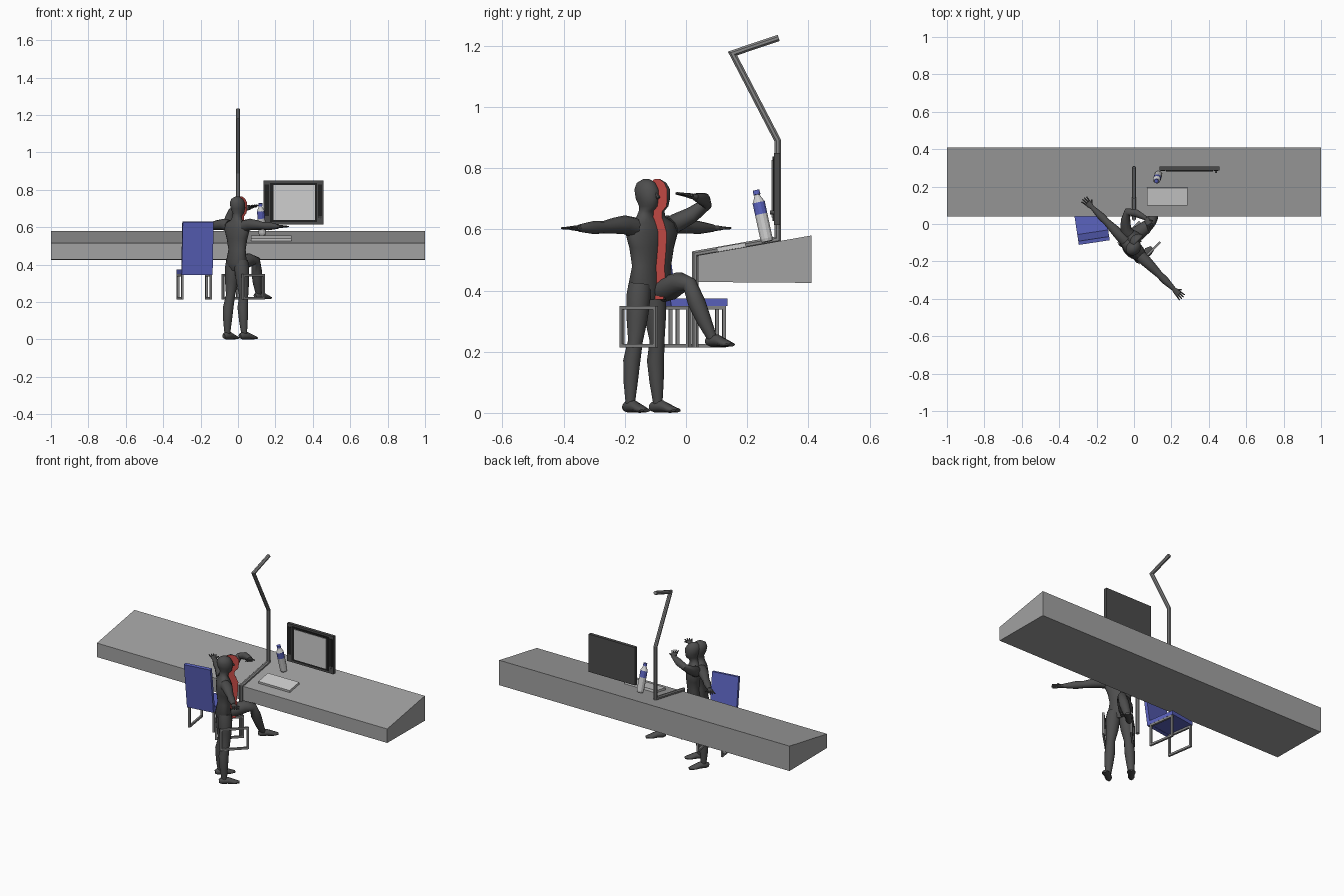
import bpy, bmesh, math
from mathutils import Vector, Matrix

if "Cube" in bpy.data.objects:
    bpy.data.objects.remove(bpy.data.objects["Cube"])

X, Y, Z = Vector((1, 0, 0)), Vector((0, 1, 0)), Vector((0, 0, 1))
U = Vector((-1, 1, 0)).normalized()   # a figure's left
F = Vector((1, 1, 0)).normalized()    # a figure's forward


def material(name, r, g, b):
    m = bpy.data.materials.new(name)
    m.use_nodes = True
    m.diffuse_color = (r, g, b, 1)
    m.node_tree.nodes["Principled BSDF"].inputs["Base Color"].default_value = (r, g, b, 1)
    return m


desk_grey = material("desk grey", .36, .36, .36)
metal = material("metal grey", .24, .24, .24)
skin = material("charcoal", .075, .075, .075)
blue = material("blue", .105, .125, .52)
red = material("red", .65, .08, .07)
frame_grey = material("monitor grey", .07, .07, .07)
black = material("black", .015, .015, .015)
pale = material("pale grey", .62, .62, .62)


def finish(name, bm, mats, smooth=False):
    bmesh.ops.recalc_face_normals(bm, faces=bm.faces)
    me = bpy.data.meshes.new(name)
    bm.to_mesh(me)
    bm.free()
    for m in mats:
        me.materials.append(m)
    ob = bpy.data.objects.new(name, me)
    bpy.context.collection.objects.link(ob)
    if smooth:
        bpy.ops.object.select_all(action='DESELECT')
        ob.select_set(True)
        bpy.context.view_layer.objects.active = ob
        bpy.ops.object.shade_smooth_by_angle(angle=math.radians(50))
    return ob


def box(name, size, mat, place):
    bm = bmesh.new()
    bmesh.ops.create_cube(bm, size=1, matrix=place @ Matrix.Diagonal((*size, 1)))
    return finish(name, bm, [mat])


def loft(rings, sides, slots=None):
    """Skin elliptical rings given as (centre, axis, axis)."""
    bm = bmesh.new()
    loops = []
    for c, a, b in rings:
        angles = [2 * math.pi * (i + .5) / sides for i in range(sides)]
        loops.append([bm.verts.new(c + a * math.cos(t) + b * math.sin(t)) for t in angles])
    for k, (p, q) in enumerate(zip(loops, loops[1:])):
        for i in range(sides):
            j = (i + 1) % sides
            bm.faces.new((p[i], p[j], q[j], q[i])).material_index = slots[k] if slots else 0
    bm.faces.new(loops[0])
    bm.faces.new(loops[-1]).material_index = slots[-1] if slots else 0
    return bm


def limb(name, points, radii, mats, ref=Z, sides=10, smooth=True, mitre=False, slots=None):
    pts = [Vector(p) for p in points]
    rings = []
    for i, p in enumerate(pts):
        d0 = (p - pts[i - 1]).normalized() if i else (pts[1] - p).normalized()
        d1 = (pts[i + 1] - p).normalized() if i < len(pts) - 1 else d0
        t = (d0 + d1).normalized()
        a = ref.cross(t).normalized()
        b = t.cross(a)
        ra, rb = radii[i] if isinstance(radii[i], tuple) else (radii[i],) * 2
        rings.append((p, a * (ra / t.dot(d0) if mitre else ra), b * rb))
    return finish(name, loft(rings, sides, slots), mats, smooth)


def body(origin):
    """Torso, neck and head: height, forward shift, half width, half depth."""
    profile = [(.37, 0, .04, .03), (.41, -.006, .066, .044), (.48, 0, .055, .036),
               (.54, 0, .066, .043), (.59, 0, .086, .045), (.62, -.003, .078, .036),
               (.64, -.003, .034, .026), (.66, 0, .024, .025), (.675, .01, .026, .034),
               (.70, .006, .035, .042), (.73, .003, .037, .045), (.752, 0, .028, .034),
               (.764, 0, .01, .012)]
    return loft([(origin + F * f + Z * z, U * w, F * d) for z, f, w, d in profile], 20)


def hand(name, wrist, direction, side):
    d = direction.normalized()
    palm = wrist + d * .035
    limb(name + "_palm", [wrist - d * .005, wrist + d * .015, palm],
         [(.011, .009), (.017, .009), (.017, .007)], [skin])
    for i in range(4):
        base = palm + side * (i - 1.5) * .009 - d * .004
        tip = base + d * (.038 - .005 * abs(i - 1.5)) + side * (i - 1.5) * .004
        limb(f"{name}_finger_{i + 1}", [base, tip], [.0052, .0035], [skin], sides=6)
    limb(name + "_thumb", [wrist + d * .008, wrist + d * .03 + side * .028],
         [.007, .004], [skin], sides=6)


def foot(name, ankle, d, ground):
    def at(f, z):
        return Vector((ankle.x, ankle.y, ground)) + d * f + Z * z
    limb(name, [at(-.03, .018), at(-.015, .02), at(.02, .021), at(.055, .012), at(.085, .008)],
         [(.01, .012), (.019, .019), (.019, .02), (.025, .012), (.014, .006)], [skin])


ARM = [.033, .031, .026, .02, .022, .012]
LEG = [.038, .041, .036, .025, .029, .024, .015]

# Standing figure with outstretched arms
home = Vector((-.005, -.13, 0))
finish("standing_body", body(home), [skin], True)
limb("standing_nose", [home + F * .044 + Z * .722, home + F * .056 + Z * .702], [.003, .007], [skin], U, 6)
for s, side in ((1, "left"), (-1, "right")):
    def at(u, f, z):
        return home + U * u * s + F * f + Z * z
    limb(side + "_arm", [at(u, 0, z) for u, z in
         ((.06, .607), (.10, .615), (.15, .612), (.20, .607), (.24, .606), (.31, .604))], ARM, [skin])
    hand(side + "_hand", at(.31, 0, .604), U * s, F)
    limb(side + "_leg", [at(*p) for p in ((.03, 0, .42), (.036, 0, .38), (.042, 0, .31),
         (.05, 0, .235), (.055, -.012, .17), (.06, -.012, .1), (.064, -.01, .025))], LEG, [skin], X, 12)
    foot(side + "_foot", at(.064, -.01, 0), (F - U * s * -.1).normalized(), 0)

# Seated half figure, cut along its middle with a red section
seat_home = Vector((.015, -.095, 0))
bm = body(seat_home)
cut = bmesh.ops.bisect_plane(bm, geom=bm.verts[:] + bm.edges[:] + bm.faces[:],
                             plane_co=seat_home, plane_no=U, clear_inner=True)
edges = [e for e in cut["geom_cut"] if isinstance(e, bmesh.types.BMEdge)]
bmesh.ops.edgeloop_fill(bm, edges=edges, mat_nr=1)
finish("seated_half_body", bm, [skin, red], True)
limb("raised_arm", [(-.03, -.05, .61), (-.045, -.03, .622), (-.045, .02, .648), (-.035, .066, .683),
     (.01, .058, .698), (.065, .03, .706)], ARM, [skin])
hand("raised_hand", Vector((.065, .03, .706)), Vector((.035, -.07, .015)), Vector((.8, .5, 0)))
limb("seated_leg", [(-.01, -.075, .40), (.02, -.05, .41), (.06, -.02, .425), (.095, .012, .42),
     (.10, .035, .36), (.104, .06, .30), (.112, .09, .235)], LEG, [skin], U, 12)
foot("seated_foot", Vector((.112, .09, 0)), F, .215)

# Sloped desk
bm = bmesh.new()
section = [(.04, .428), (.41, .425), (.41, .58), (.04, .515)]
face = bm.faces.new([bm.verts.new((-1, y, z)) for y, z in section])
out = bmesh.ops.extrude_face_region(bm, geom=[face])
bmesh.ops.translate(bm, vec=X * 2, verts=[v for v in out["geom"] if isinstance(v, bmesh.types.BMVert)])
finish("desk", bm, [desk_grey])

# Bent lamp pole
limb("lamp_pole", [(0, y, z) for y, z in ((.03, .213), (.03, .519), (.30, .567), (.30, .89),
     (.152, 1.175), (.303, 1.226))], [.0115] * 6, [metal], X, 8, False, True)


# Chairs: sled legs, with or without a padded seat and back
def sled_legs(name, place):
    for s, side in ((1, "left"), (-1, "right")):
        for n, y in (("front", .077), ("rear", -.077)):
            box(f"{name}_{side}_{n}_post", (.012, .012, .135), metal,
                place @ Matrix.Translation((s * .077, y, .282)))
        for n, z in (("top", .344), ("bottom", .22)):
            box(f"{name}_{side}_{n}_rail", (.012, .154, .012), metal,
                place @ Matrix.Translation((s * .077, 0, z)))


blue_chair = Matrix.Translation((-.233, .037, 0)) @ Matrix.Rotation(math.radians(8.6), 4, 'Z')
sled_legs("chair", blue_chair)
box("chair_seat", (.167, .175, .024), blue, blue_chair @ Matrix.Translation((0, 0, .362)))
box("chair_back", (.167, .02, .285), blue, blue_chair @ Matrix.Translation((0, -.108, .488))
    @ Matrix.Rotation(math.radians(8), 4, 'X'))
sled_legs("stool", Matrix.Translation((.028, -.1, 0)) @ Matrix.Rotation(math.radians(-45), 4, 'Z'))

# Monitor
T = Matrix.Translation
box("monitor_body", (.32, .02, .235), frame_grey, T((.296, .297, .732)))
box("monitor_bezel", (.25, .006, .21), black, T((.297, .285, .733)))
box("monitor_screen", (.222, .004, .187), pale, T((.301, .2815, .733)))
for n, x in (("left", .438), ("right", .154)):
    box(f"monitor_{n}_speaker", (.022, .004, .17), metal if n == "none" else black, T((x, .2865, .745)))
limb("monitor_knob", [(.438, .288, .655), (.438, .274, .655)], [.007, .006], [metal], Z, 10, False)

# Keyboard
box("keyboard", (.215, .095, .014), pale, T((.178, .148, .5415)) @ Matrix.Rotation(math.radians(10), 4, 'X'))

# Leaning bottle with a blue label and cap
base, top = Vector((.131, .265, .56)), Vector((.119, .229, .728))
steps = [(0, .018), (.06, .021), (.53, .021), (.76, .021), (.86, .012), (.91, .009), (.915, .012), (1, .011)]
limb("bottle", [base.lerp(top, t) for t, r in steps], [r for t, r in steps],
     [pale, blue], X, 12, False, False, [0, 0, 1, 0, 0, 1, 1])
